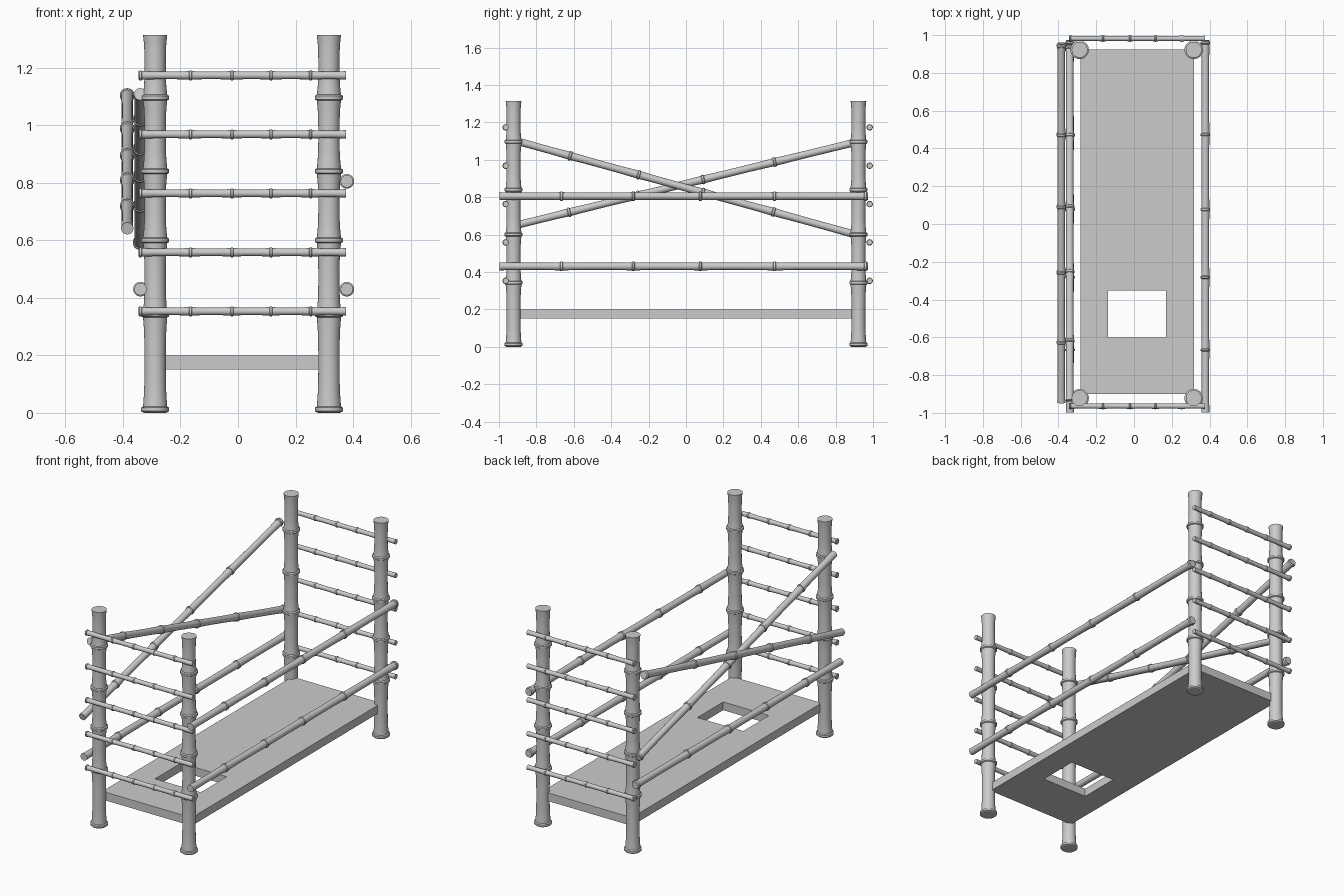
import bpy
import bmesh
from math import cos, sin, tau
from mathutils import Vector

cube = bpy.data.objects.get("Cube")
if cube:
    bpy.data.objects.remove(cube, do_unlink=True)

# One plain grey for the whole frame
grey = bpy.data.materials.new("plain grey")
grey.use_nodes = True
COLOUR = (0.6, 0.6, 0.6, 1)
grey.diffuse_color = COLOUR
grey.node_tree.nodes["Principled BSDF"].inputs["Base Color"].default_value = COLOUR


def finish(name, bm, smooth=True):
    bmesh.ops.recalc_face_normals(bm, faces=bm.faces)
    mesh = bpy.data.meshes.new(name)
    bm.to_mesh(mesh)
    bm.free()
    mesh.materials.append(grey)
    obj = bpy.data.objects.new(name, mesh)
    bpy.context.collection.objects.link(obj)
    if smooth:
        bpy.ops.object.select_all(action="DESELECT")
        obj.select_set(True)
        bpy.context.view_layer.objects.active = obj
        bpy.ops.object.shade_smooth_by_angle(angle=0.6)
    return obj


def cane_profile(length, nodes, full, waist, collar, half):
    """Distance and radius pairs: waisted stems with a rounded ring at each node."""
    stops = sorted({0.0, length, *nodes})
    points = []
    for a, b in zip(stops, stops[1:]):
        start = a + (half if a in nodes else 0)
        end = b - (half if b in nodes else 0)
        for i in range(9):
            t = i / 8
            flare = abs(2 * t - 1) ** 3
            points.append((start + (end - start) * t, waist + (full - waist) * flare))
        if b in nodes and b < length:
            points += [(b - half * 0.6, collar), (b + half * 0.6, collar)]
    return points


def cane(name, start, end, nodes, full, waist, collar, half, sides=20):
    """Lathe a jointed cane between two points."""
    start, end = Vector(start), Vector(end)
    axis = end - start
    length = axis.length
    turn = axis.to_track_quat("Z", "Y")
    bm = bmesh.new()
    rings = []
    for d, r in cane_profile(length, [n * length for n in nodes], full, waist, collar, half):
        ring = []
        for i in range(sides):
            a = tau * i / sides
            ring.append(bm.verts.new(start + turn @ Vector((r * cos(a), r * sin(a), d))))
        rings.append(ring)
    for low, high in zip(rings, rings[1:]):
        for i in range(sides):
            j = (i + 1) % sides
            bm.faces.new((low[i], low[j], high[j], high[i]))
    bm.faces.new(rings[0][::-1])
    bm.faces.new(rings[-1])
    return finish(name, bm)


# Four corner posts
LEFT, RIGHT, DEPTH, HEIGHT = 0.316, -0.288, 0.922, 1.313
post_nodes = [z / HEIGHT for z in (0.012, 0.342, 0.60, 0.84, 1.096)]
for side, x in (("left", LEFT), ("right", RIGHT)):
    for end, y in (("front", -DEPTH), ("back", DEPTH)):
        cane(f"{end}_{side}_post", (x, y, 0), (x, y, HEIGHT), post_nodes,
             0.042, 0.037, 0.049, 0.010, 28)

# Ladder rungs across both ends
for end, y in (("front", -0.964), ("back", 0.982)):
    for i in range(5):
        z = 0.353 + i * 0.205
        cane(f"{end}_rung_{i + 1}", (-0.345, y, z), (0.375, y, z),
             (0.008, 0.25, 0.45, 0.638, 0.83), 0.015, 0.0132, 0.0172, 0.005, 16)

# Long side rails
POLE = dict(nodes=(0.168, 0.363, 0.545, 0.746, 0.993),
            full=0.0215, waist=0.0195, collar=0.0255, half=0.008)
for name, x, z in (("left_lower_rail", 0.378, 0.43),
                   ("left_upper_rail", 0.378, 0.805),
                   ("right_lower_rail", -0.339, 0.43)):
    cane(name, (x, -0.997, z), (x, 0.973, z), **POLE)

# Crossed braces on the right side
cane("rising_brace", (-0.385, -0.945, 0.641), (-0.385, 0.957, 1.106), **POLE)
cane("falling_brace", (-0.34, -0.935, 1.108), (-0.34, 0.945, 0.589), **POLE)

# Deck with a rectangular opening, made from a grid of cells minus one
xs = (-0.282, -0.138, 0.17, 0.318)
ys = (-0.90, -0.60, -0.352, 0.924)
bm = bmesh.new()
grid = [[bm.verts.new((x, y, 0.15)) for x in xs] for y in ys]
for j in range(3):
    for i in range(3):
        if (i, j) != (1, 1):
            bm.faces.new((grid[j][i], grid[j][i + 1], grid[j + 1][i + 1], grid[j + 1][i]))
extruded = bmesh.ops.extrude_face_region(bm, geom=bm.faces[:], use_keep_orig=True)
top = [v for v in extruded["geom"] if isinstance(v, bmesh.types.BMVert)]
bmesh.ops.translate(bm, verts=top, vec=(0, 0, 0.05))
finish("deck", bm, smooth=False)
